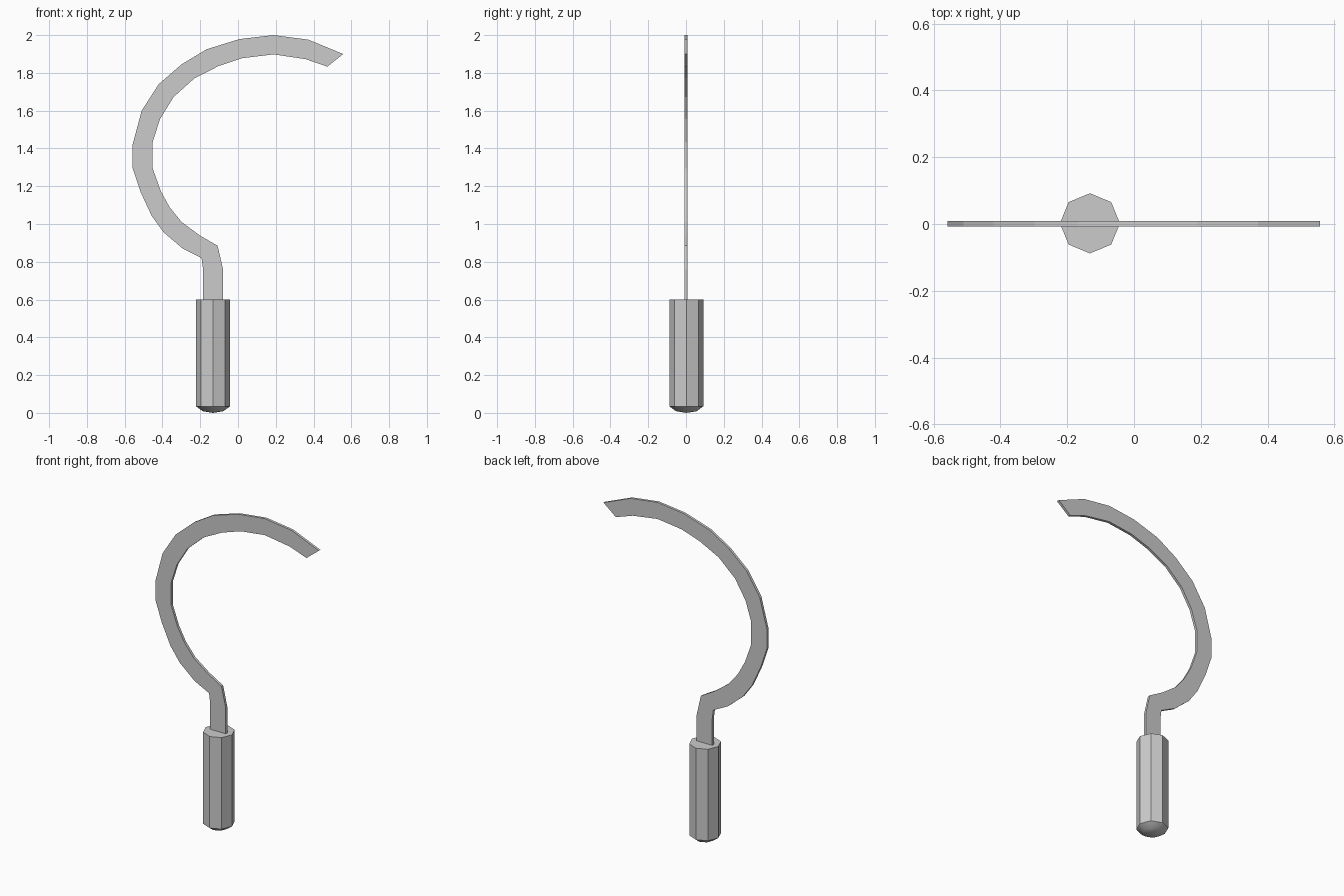
import bpy, bmesh, math

if "Cube" in bpy.data.objects:
    bpy.data.objects.remove(bpy.data.objects["Cube"])

def finish(bm, name):
    bmesh.ops.recalc_face_normals(bm, faces=bm.faces)
    me = bpy.data.meshes.new(name)
    bm.to_mesh(me)
    bm.free()
    ob = bpy.data.objects.new(name, me)
    bpy.context.collection.objects.link(ob)
    return ob

# Blade: outer and inner edge outlines (x, z), paired from tang to tip
outer = [(-.185, .60), (-.185, .76), (-.193, .82), (-.293, .87), (-.394, .956),
         (-.457, 1.043), (-.515, 1.168), (-.558, 1.295), (-.558, 1.42),
         (-.51, 1.60), (-.42, 1.74), (-.298, 1.846), (-.166, 1.925),
         (.008, 1.979), (.188, 2.0), (.372, 1.976), (.557, 1.90)]
inner = [(-.079, .60), (-.079, .76), (-.108, .885), (-.203, .94), (-.298, 1.01),
         (-.362, 1.089), (-.409, 1.175), (-.452, 1.295), (-.452, 1.433),
         (-.413, 1.555), (-.341, 1.672), (-.23, 1.772), (-.103, 1.836),
         (.024, 1.878), (.188, 1.898), (.357, 1.873), (.473, 1.833)]
bm = bmesh.new()
rings = [[bm.verts.new((x, y, z)) for (x, z), y in
          ((o, -.007), (i, -.007), (i, .009), (o, .009))]
         for o, i in zip(outer, inner)]
for a, b in zip(rings, rings[1:]):
    for k in range(4):
        n = (k + 1) % 4
        bm.faces.new((a[k], a[n], b[n], b[k]))
bm.faces.new(rings[0])
bm.faces.new(rings[-1])
finish(bm, "blade")

# Handle: eight-sided grip with a flat top and a shallow domed butt
SIDES, CX, CY = 8, -.132, .002
bm = bmesh.new()
rings = []
for r, z in [(.055, .009), (.09, .035), (.09, .60)]:
    rings.append([bm.verts.new((CX + r * math.cos(k * math.tau / SIDES),
                                CY + r * math.sin(k * math.tau / SIDES), z))
                  for k in range(SIDES)])
pole = bm.verts.new((CX, CY, 0))
for k in range(SIDES):
    n = (k + 1) % SIDES
    bm.faces.new((pole, rings[0][n], rings[0][k])).smooth = True
    bm.faces.new((rings[0][k], rings[0][n], rings[1][n], rings[1][k])).smooth = True
    bm.faces.new((rings[1][k], rings[1][n], rings[2][n], rings[2][k]))
bm.faces.new(rings[2])
# keep the rim between butt and grip crisp
for k in range(SIDES):
    bm.edges.get((rings[1][k], rings[1][(k + 1) % SIDES])).smooth = False
finish(bm, "handle")
